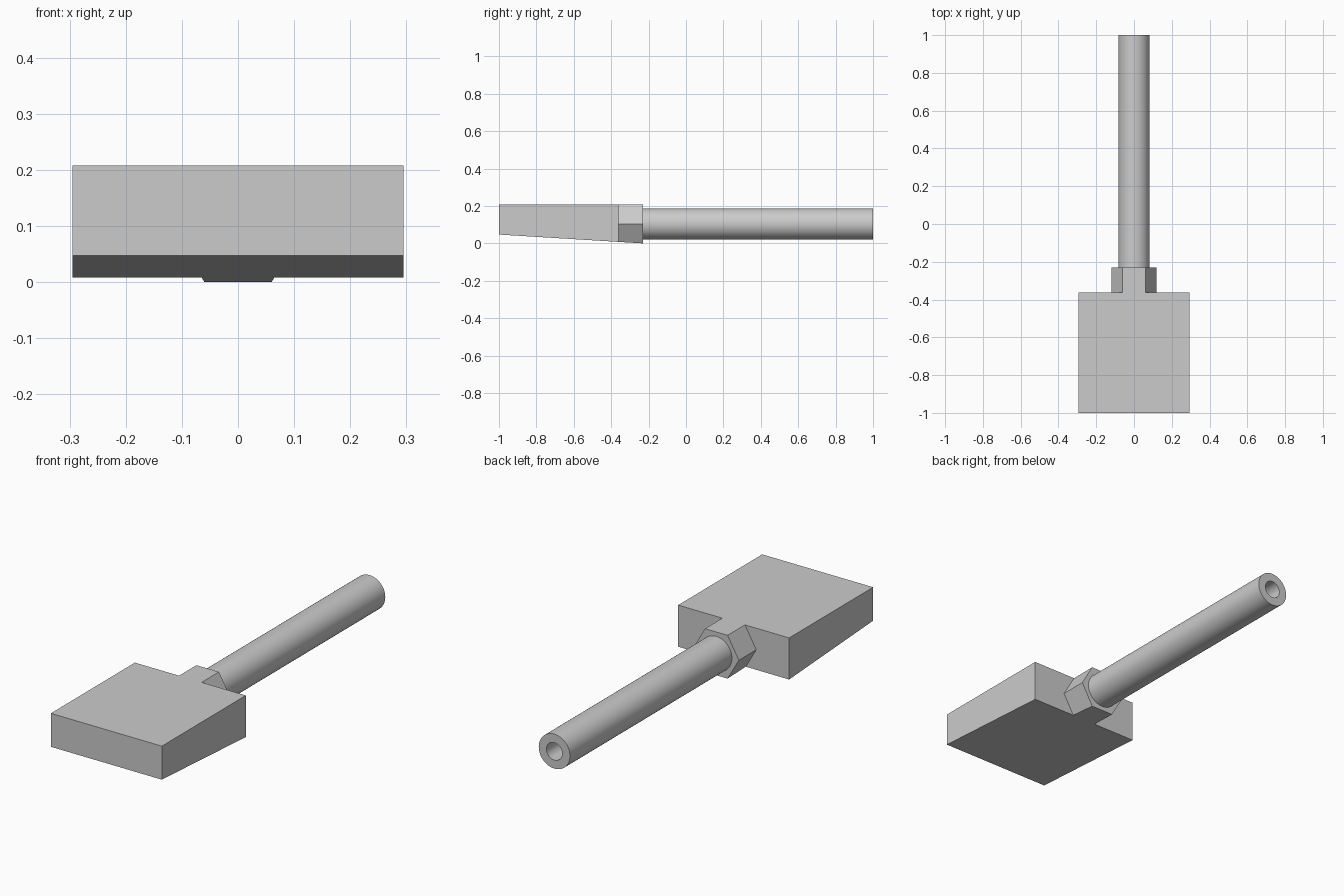
import bpy, bmesh, math
from mathutils import Vector

if "Cube" in bpy.data.objects:
    bpy.data.objects.remove(bpy.data.objects["Cube"])

TOP, CZ = 0.208, 0.104
Y_FRONT, Y_BLOCK, Y_NUT, Y_END = -1.0, -0.362, -0.23, 1.0


def make_object(name, bm):
    bmesh.ops.recalc_face_normals(bm, faces=bm.faces)
    mesh = bpy.data.meshes.new(name)
    bm.to_mesh(mesh)
    bm.free()
    obj = bpy.data.objects.new(name, mesh)
    bpy.context.collection.objects.link(obj)
    return obj


def extrude(bm, points, offset):
    face = bm.faces.new([bm.verts.new(p) for p in points])
    new = bmesh.ops.extrude_face_region(bm, geom=[face])["geom"]
    verts = [g for g in new if isinstance(g, bmesh.types.BMVert)]
    bmesh.ops.translate(bm, verts=verts, vec=offset)


def ring(radius, y, count):
    return [Vector((radius * math.cos(2 * math.pi * i / count), y,
                    CZ + radius * math.sin(2 * math.pi * i / count))) for i in range(count)]


# Wedge-shaped head: side profile swept across x
bm = bmesh.new()
profile = [(Y_FRONT, 0.047), (Y_BLOCK, 0.008), (Y_BLOCK, TOP), (Y_FRONT, TOP)]
extrude(bm, [(-0.295, y, z) for y, z in profile], (0.59, 0, 0))
make_object("wedge_head", bm)

# Hexagonal nut, its underside trimmed along the slope of the head
bm = bmesh.new()
extrude(bm, ring(CZ / math.cos(math.pi / 6), Y_BLOCK, 6), (0, Y_NUT - Y_BLOCK, 0))
cut = bmesh.ops.bisect_plane(
    bm, geom=bm.verts[:] + bm.edges[:] + bm.faces[:],
    plane_co=(0, Y_BLOCK, 0.008), plane_no=(0, -0.008, Y_BLOCK - Y_NUT),
    clear_outer=True, dist=1e-5)
bmesh.ops.holes_fill(bm, edges=[e for e in bm.edges if e.is_boundary])
make_object("hex_nut", bm)

# Hollow tube: four rings bridged into a closed loop
bm = bmesh.new()
N = 64
rings = [[bm.verts.new(p) for p in ring(r, y, N)]
         for r, y in ((0.083, Y_NUT), (0.083, Y_END), (0.042, Y_END), (0.042, Y_NUT))]
for k in range(4):
    a, b = rings[k], rings[(k + 1) % 4]
    for i in range(N):
        j = (i + 1) % N
        bm.faces.new((a[i], a[j], b[j], b[i]))
tube = make_object("handle_tube", bm)
bpy.context.view_layer.objects.active = tube
tube.select_set(True)
bpy.ops.object.shade_smooth_by_angle(angle=math.radians(30))
